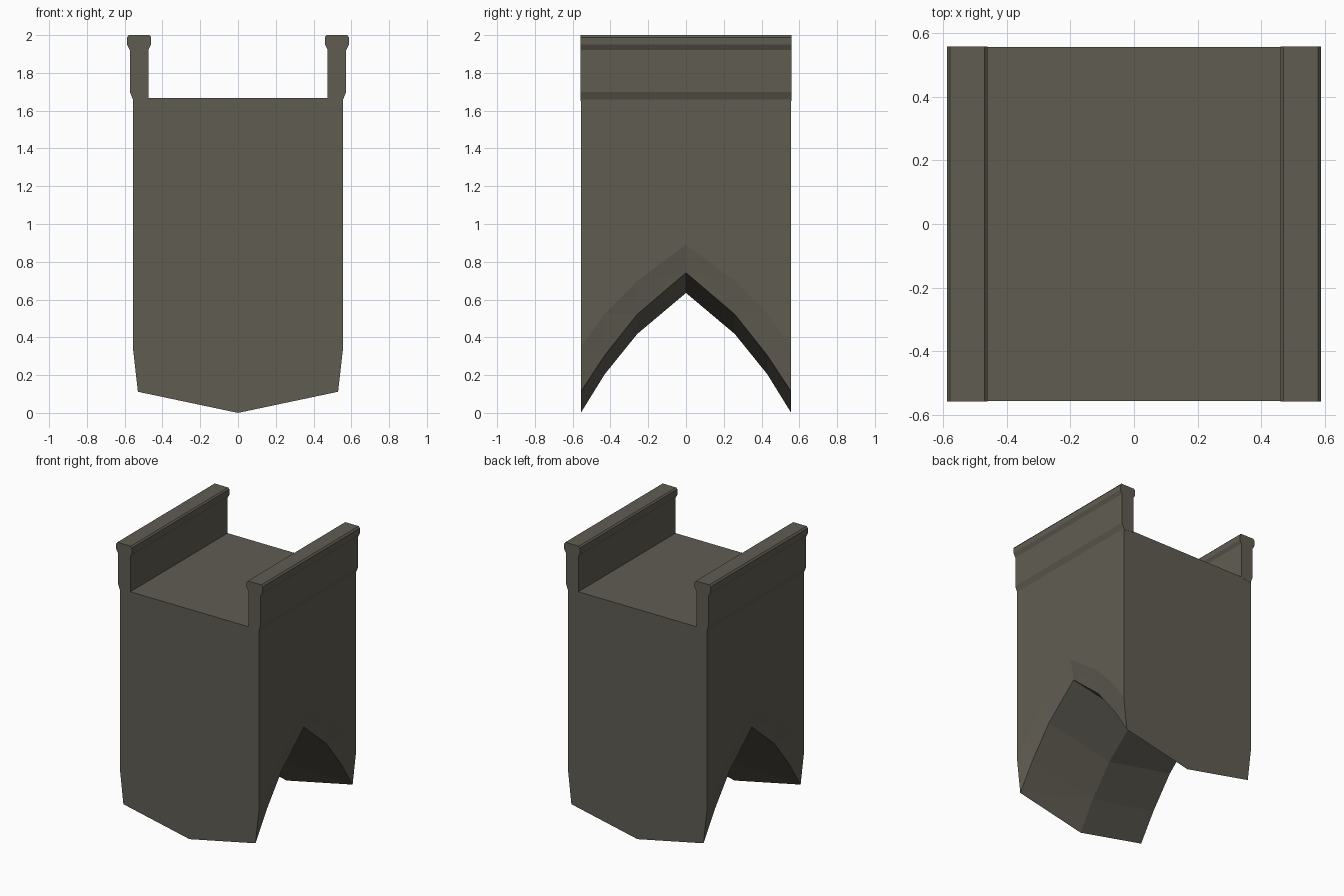
import bpy, bmesh

if "Cube" in bpy.data.objects:
    bpy.data.objects.remove(bpy.data.objects["Cube"])

stone = bpy.data.materials.new("weathered stone")
stone.diffuse_color = (0.118, 0.108, 0.086, 1)
stone.use_nodes = True
stone.node_tree.nodes["Principled BSDF"].inputs["Base Color"].default_value = stone.diffuse_color


def loft(name, rings):
    """Closed solid through matching rings of points."""
    bm = bmesh.new()
    loops = [[bm.verts.new(p) for p in ring] for ring in rings]
    n = len(loops[0])
    for a, b in zip(loops, loops[1:]):
        for i in range(n):
            j = (i + 1) % n
            bm.faces.new((a[i], a[j], b[j], b[i]))
    bm.faces.new(loops[0])
    bm.faces.new(loops[-1])
    # split the bent underside and concave ends cleanly
    bmesh.ops.triangulate(bm, faces=bm.faces[:])
    bmesh.ops.recalc_face_normals(bm, faces=bm.faces[:])
    me = bpy.data.meshes.new(name)
    bm.to_mesh(me)
    bm.free()
    me.materials.append(stone)
    ob = bpy.data.objects.new(name, me)
    bpy.context.collection.objects.link(ob)
    return ob


HALF, DECK = 0.557, 1.668

# Pier body: half of the pointed arch as (y, centre z, rim z, chamfer top z)
arch = [(0, 0.635, 0.742, 0.89), (0.258, 0.418, 0.522, 0.70),
        (0.43, 0.205, 0.305, 0.525), (HALF, 0.0, 0.112, 0.35)]
stations = [(-y, c, r, o) for y, c, r, o in arch[:0:-1]] + arch
rings = []
for y, c, r, o in stations:
    side = [(0.53, r), (HALF, o), (HALF, DECK)]
    prof = [(-x, z) for x, z in side[::-1]] + [(0, c)] + side
    rings.append([(x, y, z) for x, z in prof])
loft("bridge_pier", rings)

# Parapet walls with a flared coping on both sides of the deck
wall = [(0.474, 1.66), (0.474, 1.925), (0.46, 1.95), (0.46, 1.99), (0.47, 2.0),
        (0.578, 2.0), (0.588, 1.988), (0.588, 1.95), (0.573, 1.922),
        (0.573, 1.70), (0.553, 1.65), (0.50, 1.66)]
for s, side in ((-1, "left"), (1, "right")):
    loft(side + "_parapet", [[(s * x, y, z) for x, z in wall] for y in (-HALF - 0.001, HALF + 0.001)])
